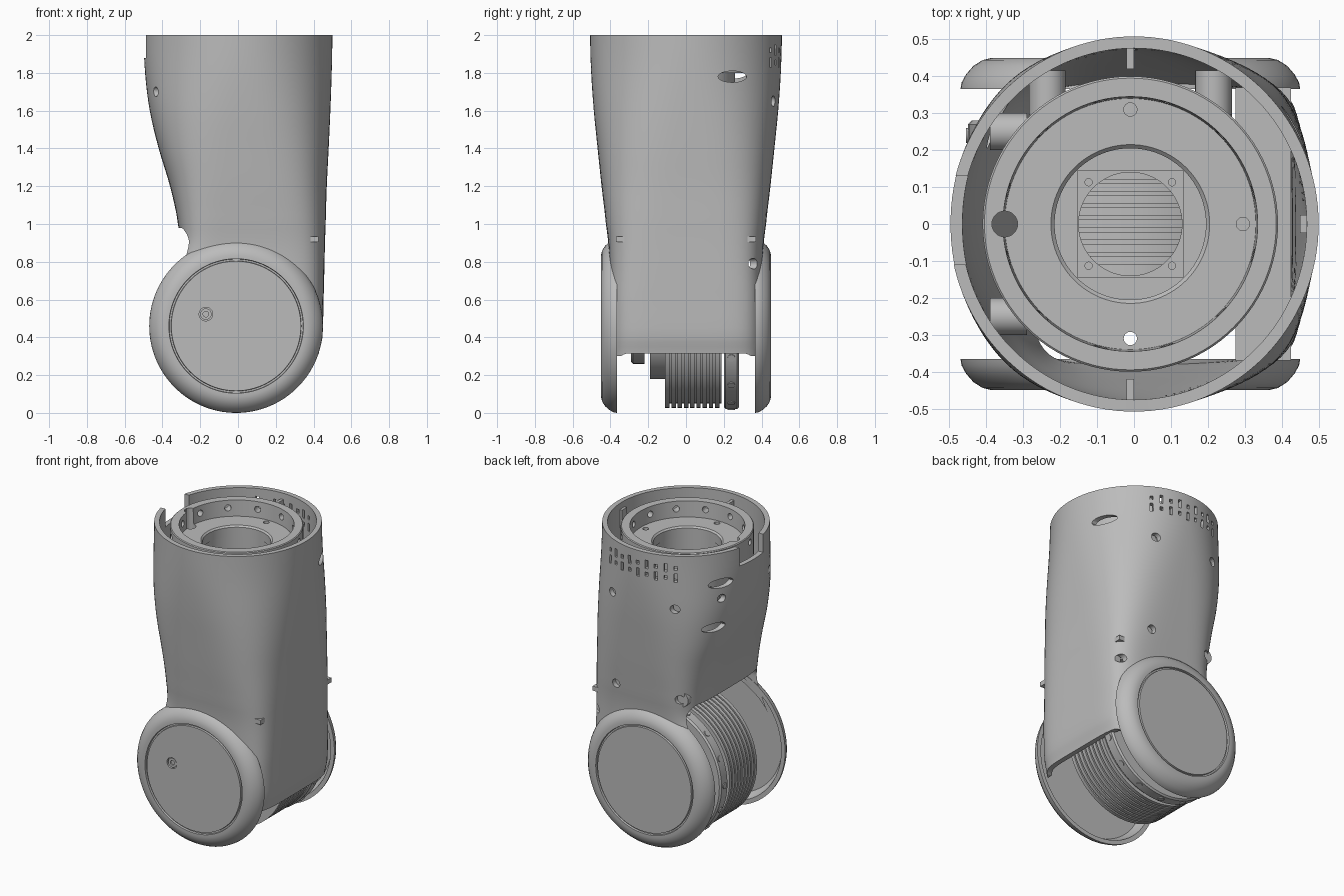
import bpy, bmesh, math
from mathutils import Matrix, Vector

if "Cube" in bpy.data.objects:
    bpy.data.objects.remove(bpy.data.objects["Cube"])

grey = bpy.data.materials.new("mid_grey")
grey.use_nodes = True
COLOUR = (0.5, 0.5, 0.5, 1)
grey.diffuse_color = COLOUR
grey.node_tree.nodes["Principled BSDF"].inputs["Base Color"].default_value = COLOUR

CX, HUB_Z = -0.01, 0.46
ALONG = {"z": Matrix(),
         "y": Matrix.Rotation(-math.pi / 2, 4, "X"),
         "x": Matrix.Rotation(math.pi / 2, 4, "Y")}


def finish(name, bm):
    bmesh.ops.remove_doubles(bm, verts=bm.verts, dist=1e-5)
    bmesh.ops.recalc_face_normals(bm, faces=bm.faces)
    mesh = bpy.data.meshes.new(name)
    bm.to_mesh(mesh)
    bm.free()
    mesh.materials.append(grey)
    ob = bpy.data.objects.new(name, mesh)
    bpy.context.collection.objects.link(ob)
    return ob


def activate(ob):
    bpy.ops.object.select_all(action="DESELECT")
    ob.select_set(True)
    bpy.context.view_layer.objects.active = ob


def smooth(ob):
    activate(ob)
    bpy.ops.object.shade_smooth_by_angle(angle=math.radians(32))


def cut(ob, cutter):
    cutter.hide_render = True
    mod = ob.modifiers.new("cut", "BOOLEAN")
    mod.operation, mod.solver, mod.object = "DIFFERENCE", "EXACT", cutter
    activate(ob)
    bpy.ops.object.modifier_apply(modifier=mod.name)
    bpy.data.objects.remove(cutter)


def stitch(bm, rings, wrap):
    n = len(rings[0])
    pairs = list(zip(rings, rings[1:] + rings[:1])) if wrap else list(zip(rings, rings[1:]))
    for a, b in pairs:
        for i in range(n):
            j = (i + 1) % n
            bm.faces.new((a[i], a[j], b[j], b[i]))


def lathe(name, profile, axis="z", centre=(0, 0, 0), steps=96):
    """Revolve a closed (radius, height) profile round an axis."""
    bm = bmesh.new()
    place = Matrix.Translation(centre) @ ALONG[axis]
    rings = []
    for r, h in profile:
        turn = [2 * math.pi * i / steps for i in range(steps)]
        rings.append([bm.verts.new(place @ Vector((r * math.cos(t), r * math.sin(t), h))) for t in turn])
    stitch(bm, rings, True)
    bmesh.ops.remove_doubles(bm, verts=bm.verts, dist=1e-5)
    bmesh.ops.dissolve_degenerate(bm, edges=bm.edges, dist=1e-5)
    return finish(name, bm)


def add_rod(bm, centre, axis, radius, length, squash=(1, 1, 1), turn=Matrix(), seg=24):
    m = Matrix.Translation(centre) @ turn @ Matrix.Diagonal((*squash, 1)) @ ALONG[axis]
    bmesh.ops.create_cone(bm, cap_ends=True, segments=seg, radius1=radius,
                          radius2=radius, depth=length, matrix=m)


def add_box(bm, centre, size, turn=Matrix()):
    bmesh.ops.create_cube(bm, size=1, matrix=turn @ Matrix.Translation(centre) @ Matrix.Diagonal((*size, 1)))


def rounded_opening(name, x0, x1, half, top, radius):
    """Cutter running along x with rounded upper corners."""
    bm = bmesh.new()
    add_box(bm, ((x0 + x1) / 2, 0, top / 2 - 0.5), (x1 - x0, 2 * half, top + 1))
    edges = [e for e in bm.edges if all(v.co.z > 0 for v in e.verts)
             and abs(e.verts[0].co.y - e.verts[1].co.y) < 1e-4]
    bmesh.ops.bevel(bm, geom=edges, offset=radius, segments=8, profile=0.5, affect="EDGES")
    return finish(name, bm)


# Shell sections: height, left reach, right reach, half depth, squareness
SECTIONS = [(0.3, .42, .425, .405, 6), (0.4, .445, .447, .405, 6), (0.6, .435, .453, .405, 6),
            (0.75, .365, .457, .405, 5.5), (0.88, .313, .46, .41, 5), (1.0, .318, .464, .424, 4.4),
            (1.2, .36, .47, .447, 3.6), (1.4, .42, .48, .468, 3), (1.6, .467, .489, .488, 2.5),
            (1.8, .492, .496, .502, 2.15), (2.0, .5, .5, .508, 2)]


def section_at(k, t):
    p = [SECTIONS[min(max(k + d, 0), len(SECTIONS) - 1)] for d in (-1, 0, 1, 2)]
    out = []
    for a, b, c, d in zip(*p):
        out.append(b + 0.5 * t * (c - a + t * (2 * a - 5 * b + 4 * c - d + t * (3 * (b - c) + d - a))))
    out[0] = p[1][0] + t * (p[2][0] - p[1][0])
    return out


bm = bmesh.new()
rings, STEPS = [], 128
stations = [(k, s / 4) for k in range(len(SECTIONS) - 1) for s in range(4)] + [(len(SECTIONS) - 2, 1)]
for k, t in stations:
    z, left, right, depth, n = section_at(k, t)
    ring = []
    for i in range(STEPS):
        a = 2 * math.pi * i / STEPS
        c, s = math.cos(a), math.sin(a)
        reach = right if c > 0 else left
        r = (abs(c / reach) ** n + abs(s / depth) ** n) ** (-1 / n)
        ring.append(bm.verts.new((r * c, r * s, z)))
    rings.append(ring)
stitch(bm, rings, False)
shell = finish("outer_shell", bm)
wall = shell.modifiers.new("wall", "SOLIDIFY")
wall.thickness, wall.offset = 0.032, -1
activate(shell)
bpy.ops.object.modifier_apply(modifier=wall.name)

# Fork opening, rear window and room for the hub cups
cut(shell, rounded_opening("fork_cutter", -0.8, 0.8, 0.372, 0.315, 0.07))
cut(shell, rounded_opening("window_cutter", -0.8, -0.05, 0.368, 0.98, 0.08))
cut(shell, lathe("hub_cutter", [(0, -.6), (.4, -.6), (.4, .6), (0, .6)], "y", (CX, 0, HUB_Z)))

# Top notch and vent slots
bm = bmesh.new()
add_box(bm, (-0.5, 0.01, 2.0), (0.2, 0.24, 0.24))
for i in range(9):
    turn = Matrix.Rotation(math.radians(62 + 7 * i), 4, "Z")
    tall, short = (0.055, 0.025) if i % 2 else (0.025, 0.055)
    add_box(bm, (0.5, 0, 1.92), (0.14, 0.02, tall), turn)
    add_box(bm, (0.5, 0, 1.855), (0.14, 0.02, short), turn)
cut(shell, finish("vent_cutter", bm))

# Screw holes through the shell
bm = bmesh.new()
for x in (-0.235, 0.215):
    add_rod(bm, (x, 0.43, 1.65), "y", 0.028, 0.16)
    add_rod(bm, (x, 0.42, 1.03), "y", 0.028, 0.16)
add_rod(bm, (0.4, 0.39, 0.79), "y", 0.028, 0.12)
for y in (-0.25, 0.25):
    add_rod(bm, (-0.43, y, 1.7), "x", 0.026, 0.16)
for x, y, z in ((0.46, 0.245, 1.78), (-0.44, 0.25, 1.8), (-0.4, 0.28, 1.51)):
    add_rod(bm, (x, y, z), "x", 0.03, 0.2, squash=(1, 2.5, 1))
cut(shell, finish("screw_cutter", bm))
smooth(shell)

# Hub cups with grooved caps on both cheeks
CUP = [(.46, .365), (.457, .383), (.445, .405), (.425, .428), (.4, .444), (.375, .45), (.356, .45),
       (.354, .437), (.345, .437), (.343, .449), (0, .449), (0, .42), (.4, .42), (.42, .4), (.432, .365)]
for side, label in ((-1, "front"), (1, "back")):
    cup = lathe(label + "_hub_cup", [(r, side * h) for r, h in CUP], "y", (CX, 0, HUB_Z), 128)
    if side < 0:
        bm = bmesh.new()
        add_rod(bm, (-0.17, -0.45, 0.523), "y", 0.036, 0.03)
        cut(cup, finish("cap_hole_cutter", bm))
    smooth(cup)
smooth(lathe("cap_screw", [(.015, -.43), (.015, -.444), (.03, -.444), (.03, -.43)],
             "y", (-0.17, 0, 0.523), 24))

# Mounting flange under the rim
flange = lathe("top_flange", [(.4, 1.8), (.4, 1.97), (.395, 1.975), (.345, 1.975), (.34, 1.87),
                              (.215, 1.87), (.205, 1.86), (.205, 1.8)], "z", (CX, 0, 0))
bm = bmesh.new()
for x, y, r in ((-.35, 0, .035), (.295, 0, .018), (CX, .31, .018), (CX, -.31, .018)):
    add_rod(bm, (x, y, 1.85), "z", r, 0.4)
cut(flange, finish("flange_hole_cutter", bm))
bm = bmesh.new()
for i in range(12):
    turn = Matrix.Rotation(math.radians(15 + 30 * i), 4, "Z")
    add_rod(bm, turn @ Vector((0.37, 0, 1.925)), "x", 0.02, 0.2, turn=turn, seg=16)
cut(flange, finish("flange_side_cutter", bm))
smooth(flange)

# Central neck with a square plate above the motor
smooth(lathe("inner_neck", [(.26, .95), (.26, 1.81), (.21, 1.81), (.21, 1.0), (.14, 1.0), (.14, .95)],
             "z", (CX, 0, 0)))
bm = bmesh.new()
add_box(bm, (CX, 0, 1.01), (0.29, 0.29, 0.04))
plate = finish("square_plate", bm)
cut(plate, lathe("plate_cutter", [(0, .8), (.14, .8), (.14, 1.2), (0, 1.2)], "z", (CX, 0, 0)))
bm = bmesh.new()
for x in (-1, 1):
    for y in (-1, 1):
        add_rod(bm, (CX + x * .113, y * .113, 1.01), "z", 0.01, 0.06, seg=12)
cut(plate, finish("plate_hole_cutter", bm))
smooth(plate)

# Finned motor lying across the fork
fins = [(0, -.11)]
for i in range(9):
    y = -0.11 + 0.033 * i
    fins += [(.433, y), (.433, y + .023), (.41, y + .023), (.41, y + .033)]
fins += [(0, .187)]
HUB = (CX, 0, HUB_Z)
smooth(lathe("motor_fins", fins, "y", HUB))
smooth(lathe("motor_disc", [(0, .2), (.43, .2), (.44, .21), (.44, .27), (.43, .28), (0, .28)], "y", HUB))
smooth(lathe("motor_collar", [(0, -.19), (.28, -.19), (.28, -.11), (0, -.11)], "y", HUB))
smooth(lathe("motor_end", [(0, -.29), (.19, -.29), (.2, -.28), (.2, -.22), (0, -.22)], "y", HUB))
smooth(lathe("motor_shaft", [(0, -.28), (.14, -.28), (.14, .42), (0, .42)], "y", HUB))
bm = bmesh.new()
for i in range(16):
    turn = Matrix.Rotation(2 * math.pi * i / 16, 4, "Y")
    add_rod(bm, Vector(HUB) + turn @ Vector((0.435, 0.24, 0)), "x", 0.02, 0.02, turn=turn, seg=12)
smooth(finish("disc_bolts", bm))

# Screw posts, shelf and locating tabs inside the shell
bm = bmesh.new()
for x in (-0.235, 0.215):
    add_rod(bm, (x, 0.355, 1.65), "y", 0.05, 0.12)
    add_rod(bm, (x, 0.325, 1.03), "y", 0.05, 0.12)
for y in (-0.25, 0.25):
    add_rod(bm, (-0.34, y, 1.7), "x", 0.05, 0.1)
smooth(finish("screw_posts", bm))
bm = bmesh.new()
add_box(bm, (0.35, 0, 0.92), (0.15, 0.74, 0.03))
finish("inner_shelf", bm)
bm = bmesh.new()
for y in (-0.455, 0.455):
    add_box(bm, (CX, y, 1.9), (0.02, 0.07, 0.12))
add_box(bm, (0.465, 0, 1.9), (0.03, 0.05, 0.12))
finish("locating_tabs", bm)
